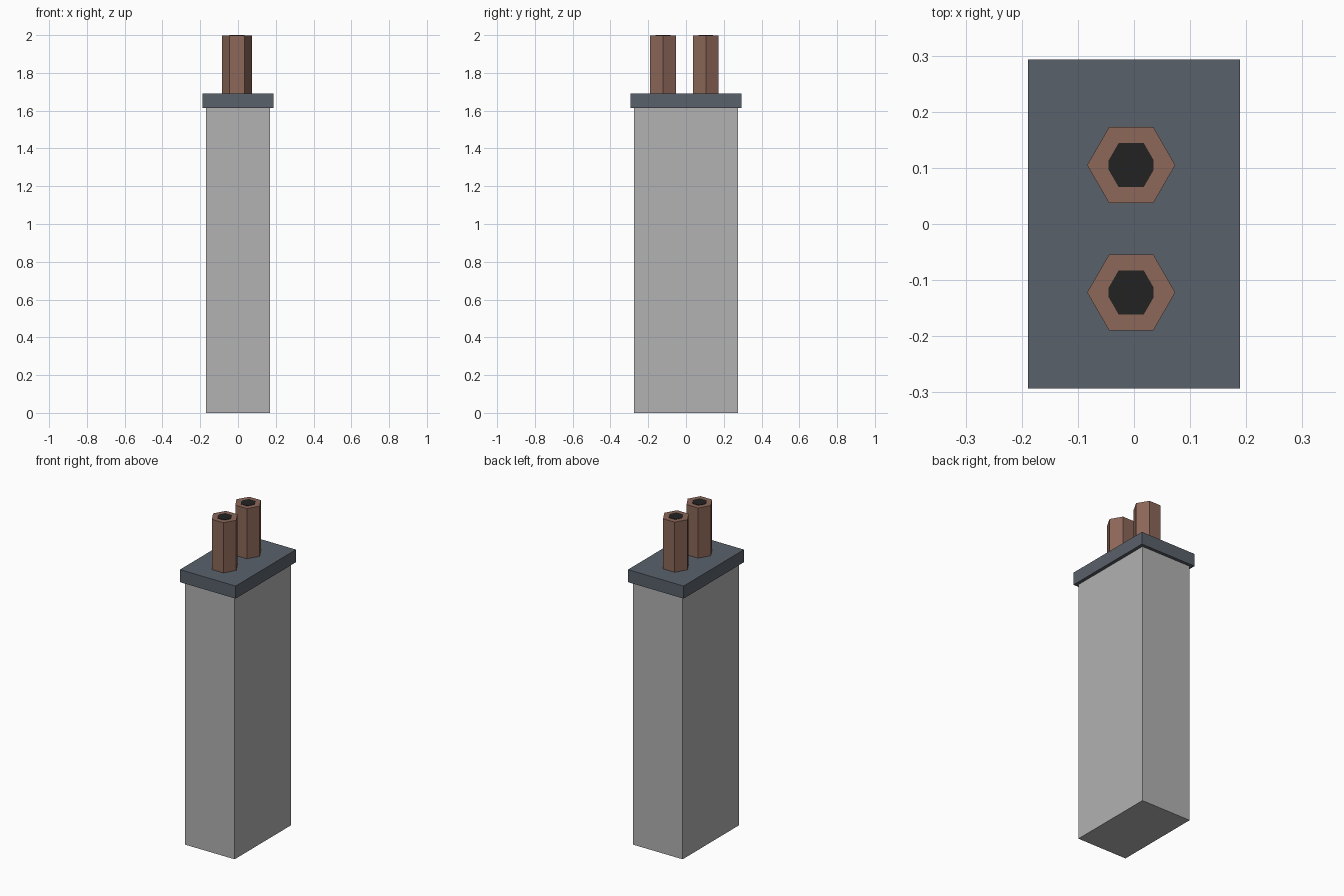
import bpy, bmesh, math

if "Cube" in bpy.data.objects:
    bpy.data.objects.remove(bpy.data.objects["Cube"])


def material(name, color):
    m = bpy.data.materials.new(name)
    m.diffuse_color = (*color, 1.0)
    m.use_nodes = True
    m.node_tree.nodes["Principled BSDF"].inputs["Base Color"].default_value = m.diffuse_color
    return m


STONE = material("grey_render", (0.445, 0.445, 0.445))
SLATE = material("slate_grey", (0.102, 0.120, 0.147))
CLAY = material("terracotta", (0.262, 0.136, 0.098))
SOOT = material("soot_black", (0.016, 0.016, 0.016))


def prism(name, outline, z0, z1, mat):
    """Extrude a flat outline from z0 up to z1."""
    bm = bmesh.new()
    face = bm.faces.new([bm.verts.new((x, y, z0)) for x, y in outline])
    ext = bmesh.ops.extrude_face_region(bm, geom=[face], use_keep_orig=True)
    for v in ext["geom"]:
        if isinstance(v, bmesh.types.BMVert):
            v.co.z = z1
    bmesh.ops.recalc_face_normals(bm, faces=bm.faces)
    mesh = bpy.data.meshes.new(name)
    bm.to_mesh(mesh)
    bm.free()
    mesh.materials.append(mat)
    obj = bpy.data.objects.new(name, mesh)
    bpy.context.collection.objects.link(obj)
    return obj


def rect(hx, hy):
    return [(-hx, -hy), (hx, -hy), (hx, hy), (-hx, hy)]


def hexagon(r, cx, cy, clip):
    """Hexagon with corners on x; clip cuts those two corners flat."""
    half = r * math.sqrt(3) / 2
    pts = [(r / 2, -half)]
    if clip < r:
        dy = (r - clip) * math.sqrt(3)
        pts += [(clip, -dy), (clip, dy)]
    else:
        pts += [(r, 0)]
    pts += [(r / 2, half)]
    pts += [(-x, -y) for x, y in pts]
    return [(cx + x, cy + y) for x, y in pts]


# Chimney stack and overhanging capping slab
prism("chimney_stack", rect(0.169, 0.274), 0.0, 1.613, STONE)
prism("capping_slab", rect(0.189, 0.293), 1.613, 1.69, SLATE)

# Two hexagonal pots, each with a painted dark opening
for label, y in (("front", -0.122), ("back", 0.105)):
    prism(label + "_pot", hexagon(0.0785, -0.005, y, 1.0), 1.69, 1.998, CLAY)
    prism(label + "_pot_opening", hexagon(0.045, -0.005, y, 0.04), 1.997, 2.0, SOOT)
